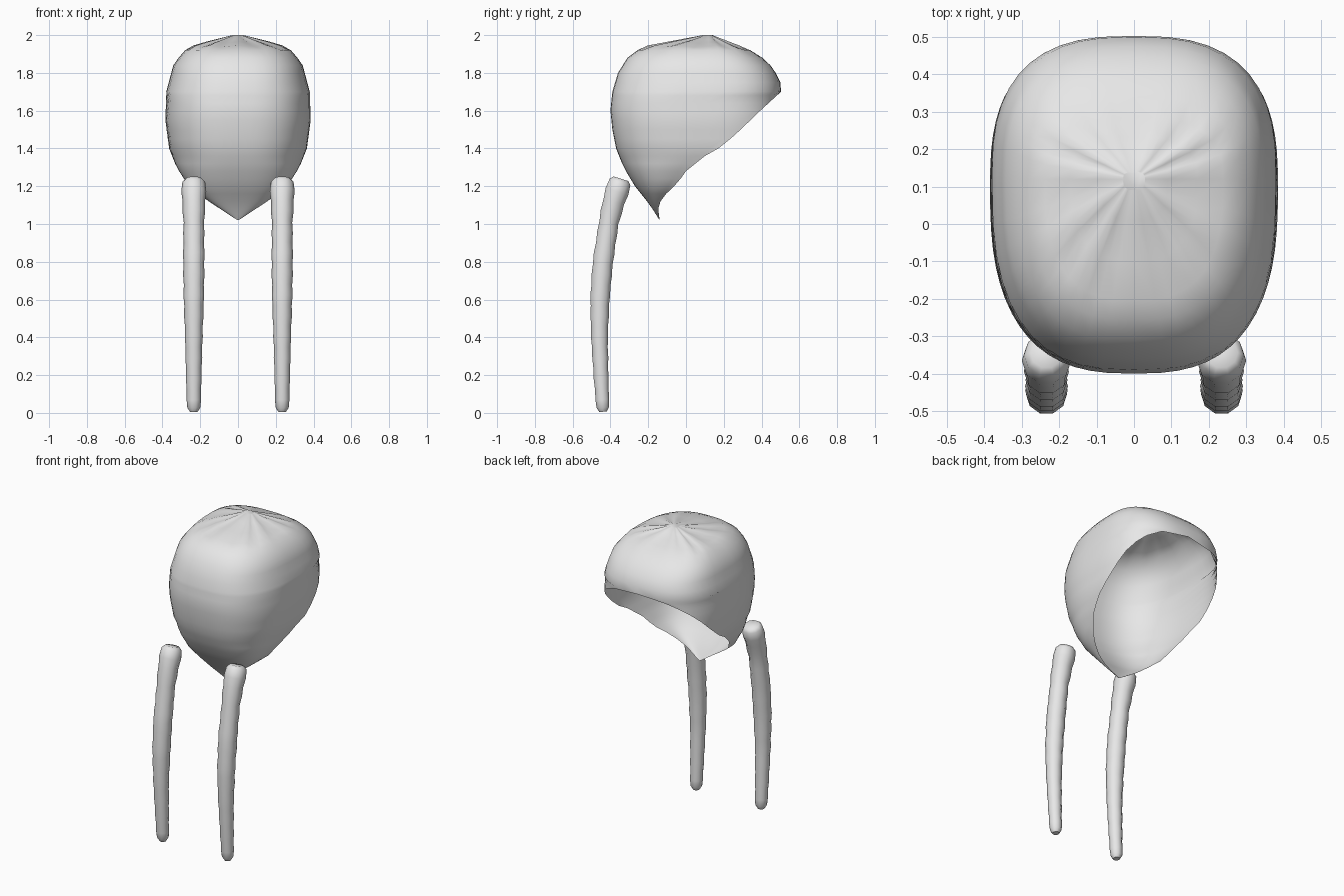
import bpy, bmesh
from math import pi, cos, sin, acos
from mathutils import Vector

cube = bpy.data.objects.get("Cube")
if cube:
    bpy.data.objects.remove(cube)

grey = bpy.data.materials.new("light grey")
grey.use_nodes = True
grey.diffuse_color = (0.8, 0.8, 0.8, 1)
grey.node_tree.nodes["Principled BSDF"].inputs["Base Color"].default_value = (0.8, 0.8, 0.8, 1)


def interp(points, t):
    """Piecewise linear lookup in (t, value) pairs, descending t."""
    if t >= points[0][0]:
        return points[0][1]
    for (t0, v0), (t1, v1) in zip(points, points[1:]):
        if t >= t1:
            return v0 + (v1 - v0) * (t0 - t) / (t0 - t1)
    return points[-1][1]


def finish(name, bm, angle):
    bmesh.ops.recalc_face_normals(bm, faces=bm.faces)
    mesh = bpy.data.meshes.new(name)
    bm.to_mesh(mesh)
    bm.free()
    mesh.materials.append(grey)
    obj = bpy.data.objects.new(name, mesh)
    bpy.context.collection.objects.link(obj)
    bpy.ops.object.select_all(action="DESELECT")
    obj.select_set(True)
    bpy.context.view_layer.objects.active = obj
    bpy.ops.object.shade_smooth_by_angle(angle=angle)
    return obj


# Hood outlines by height: front edge, back edge, half width and open rim
FRONT = [(2, .09), (1.94, -.23), (1.88, -.31), (1.8, -.36), (1.7, -.39), (1.6, -.4), (1.5, -.39),
         (1.4, -.37), (1.3, -.33), (1.2, -.27), (1.1, -.19), (1.02, -.14)]
BACK = [(2, .14), (1.94, .3), (1.9, .38), (1.85, .44), (1.8, .475), (1.75, .5), (1.7, .503)]
WIDTH = [(2, .03), (1.95, .23), (1.92, .28), (1.85, .34), (1.7, .38), (1.55, .385), (1.4, .365),
         (1.3, .325), (1.2, .26), (1.13, .17), (1.02, .003)]
RIM = [(1.7, .503), (1.6, .4), (1.5, .3), (1.41, .2), (1.36, .1), (1.28, 0), (1.21, -.05),
       (1.18, -.09), (1.12, -.135), (1.08, -.147), (1.02, -.139)]
HEIGHTS = [2, 1.985, 1.965, 1.945, 1.92, 1.88, 1.84, 1.8, 1.75, 1.7, 1.68, 1.64, 1.6, 1.55, 1.5,
           1.45, 1.4, 1.36, 1.32, 1.28, 1.24, 1.2, 1.16, 1.12, 1.08, 1.05, 1.02]


def hood_ring(z, steps):
    front, back, width, rim = (interp(t, z) for t in (FRONT, BACK, WIDTH, RIM))
    middle = .12 if z >= 1.7 else min(.1, rim)
    reach = pi
    if z < 1.7:
        reach = pi / 2 + pi / 2 - acos(min(1, max(0, (rim - middle) / (back - middle)) ** 1.45))
    power = 2 / 2.7
    ring = []
    for i in range(steps + 1):
        a = reach * (2 * i / steps - 1)
        c, s = cos(a), sin(a)
        depth = (middle - front) if c > 0 else (back - middle)
        y = middle - depth * abs(c) ** power * (1 if c > 0 else -1)
        x = width * abs(s) ** power * (1 if s > 0 else -1)
        # shallow gathers around the crown
        fold = .009 * (1 - cos(11 * a)) / 2 if 1.94 < z < 2 else 0
        ring.append(Vector((x, y, z - fold)))
    return ring


bm = bmesh.new()
STEPS = 44
rings = [[bm.verts.new(p) for p in hood_ring(z, STEPS)] for z in HEIGHTS]
for upper, lower in zip(rings, rings[1:]):
    for i in range(STEPS):
        bm.faces.new((upper[i], upper[i + 1], lower[i + 1], lower[i]))
bm.faces.new(rings[0][:-1])
bmesh.ops.remove_doubles(bm, verts=bm.verts, dist=.0015)
hood = finish("hood", bm, 1.0)
# make the open shell face outward
if sum(p.normal.dot(p.center - Vector((0, .05, 1.6))) for p in hood.data.polygons) < 0:
    hood.data.flip_normals()

# Hanging cords: curved centre line and tapering, slightly lumpy radius
PATH = [(1.23, -.347), (1.1, -.388), (1, -.41), (.8, -.44), (.6, -.456), (.4, -.458), (.2, -.45), (0, -.439)]
RADIUS = [(1.23, .062), (1.17, .064), (1, .054), (.8, .056), (.6, .053), (.4, .046), (.2, .041), (0, .035)]
RINGS, SIDES = 23, 10


def cord(name, side):
    bm = bmesh.new()
    rings = []
    for i in range(RINGS):
        z = 1.228 - i * 1.212 / (RINGS - 1)
        slope = interp(PATH, z + .06) - interp(PATH, z - .06)
        along = Vector((0, slope, min(1.23, z + .06) - max(0, z - .06))).normalized()
        across = Vector((1, 0, 0))
        r = interp(RADIUS, z) * (1.035 if i % 2 else .97)
        centre = Vector((side * .234, interp(PATH, z), z))
        # rounded ends
        ends = [(r, 0)]
        if i == 0:
            ends = [(r * .72, .012), (r, -.006)]
        elif i == RINGS - 1:
            ends = [(r, .012), (r * .6, -.01)]
        for radius, shift in ends:
            rings.append([bm.verts.new(centre + along * shift + radius * (
                across * cos(2 * pi * k / SIDES) + along.cross(across) * sin(2 * pi * k / SIDES)))
                for k in range(SIDES)])
    for upper, lower in zip(rings, rings[1:]):
        for k in range(SIDES):
            n = (k + 1) % SIDES
            bm.faces.new((upper[k], upper[n], lower[n], lower[k]))
    bm.faces.new(rings[0])
    bm.faces.new(rings[-1])
    return finish(name, bm, 1.0)


for name, side in (("left_cord", 1), ("right_cord", -1)):
    cord(name, side)
